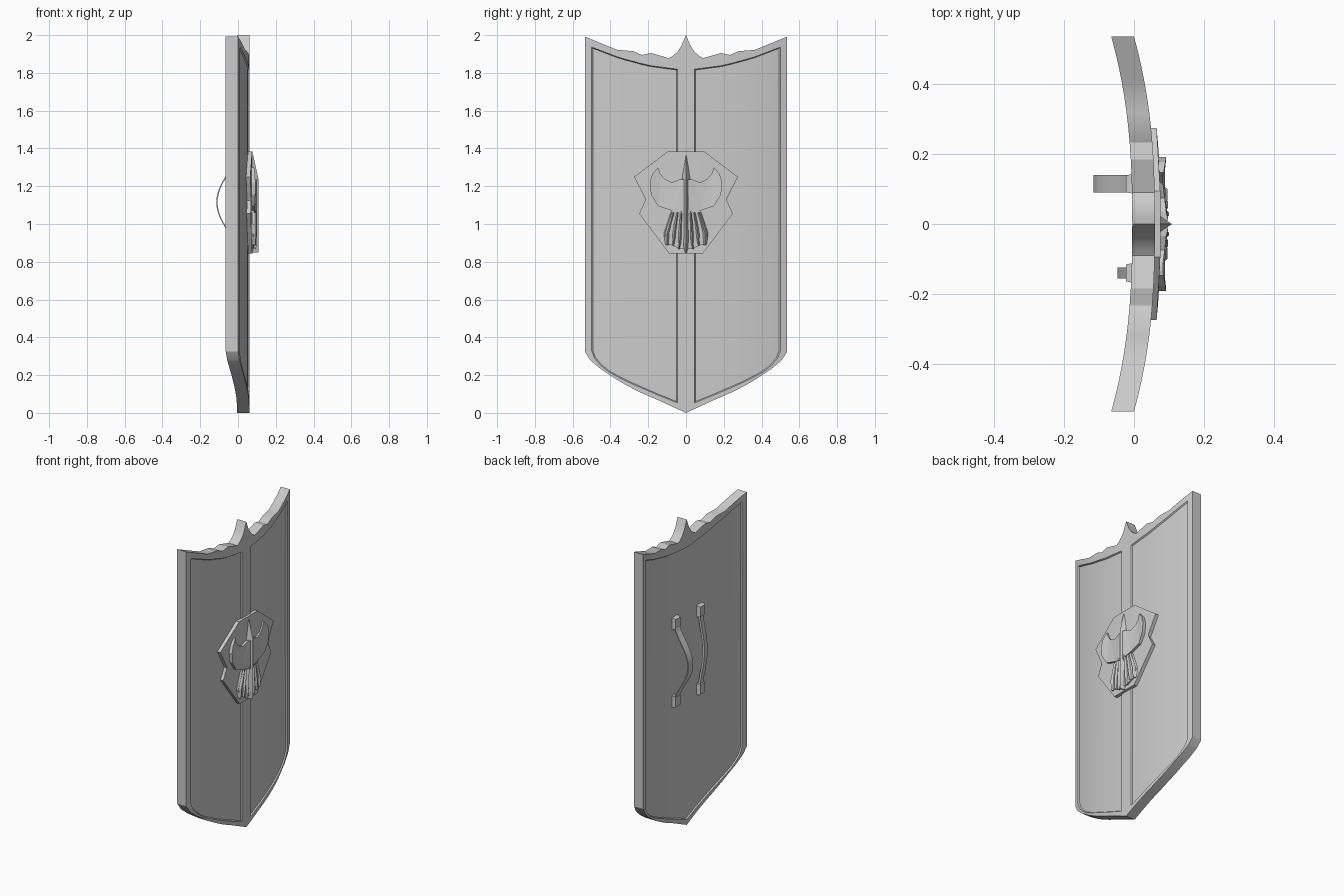
import bpy, bmesh, math

if "Cube" in bpy.data.objects:
    bpy.data.objects.remove(bpy.data.objects["Cube"])

TH = 0.065                                   # shield thickness


def bow(y):                                  # curved front surface of the shield
    return 0.06 * (1 - min(abs(y) / 0.536, 1) ** 2.5)


def lerp(pts, y):
    y = abs(y)
    for (a, p), (b, q) in zip(pts, pts[1:]):
        if y <= b:
            return p + (q - p) * (y - a) / (b - a)
    return pts[-1][1]


def finish(bm, name, smooth=None, mirror=False):
    bmesh.ops.recalc_face_normals(bm, faces=bm.faces)
    me = bpy.data.meshes.new(name)
    bm.to_mesh(me)
    bm.free()
    ob = bpy.data.objects.new(name, me)
    bpy.context.collection.objects.link(ob)
    if mirror:
        m = ob.modifiers.new("mirror", 'MIRROR')
        m.use_axis = (False, True, False)
    if smooth:
        bpy.ops.object.select_all(action='DESELECT')
        ob.select_set(True)
        bpy.context.view_layer.objects.active = ob
        bpy.ops.object.shade_smooth_by_angle(angle=math.radians(smooth))
    return ob


# Shield body: columns across y, four levels in z, recessed panels
TOP = [(0, 2.0), (.026, 1.94), (.053, 1.9), (.09, 1.878), (.185, 1.905), (.233, 1.895),
       (.28, 1.915), (.365, 1.922), (.536, 1.992)]
BOT = [(0, 0), (.148, .068), (.25, .112), (.35, .165), (.455, .235), (.508, .28), (.536, .325)]
TOP_IN = [(0, 1.818), (.05, 1.82), (.2, 1.84), (.35, 1.88), (.5, 1.937), (.536, 1.95)]
BOT_IN = [(0, .035), (.15, .095), (.3, .16), (.4, .21), (.45, .248), (.485, .29), (.5, .33), (.536, .38)]
half = [.026, .045, .07, .09, .148, .185, .233, .28, .32, .365, .41, .455, .485, .5, .508, .536]
ys = [-y for y in reversed(half)] + [0] + half


def build_shield():
    bm = bmesh.new()
    grid = []
    for y in ys:
        zs = [lerp(t, y) for t in (BOT, BOT_IN, TOP_IN, TOP)]
        grid.append([[bm.verts.new((bow(y) - o, y, z)) for z in zs] for o in (0, TH)])
    front, back = [], []
    for a, b, ya, yb in zip(grid, grid[1:], ys, ys[1:]):
        mid = abs(ya + yb) / 2
        for s, panel in ((0, front), (1, back)):
            for r in range(3):
                q = [a[s][r], b[s][r], b[s][r + 1], a[s][r + 1]]
                f = bm.faces.new(q if s == 0 else q[::-1])
                if r == 1 and mid < .5 and (s == 1 or mid > .045):
                    panel.append(f)
        for r in (0, 3):
            bm.faces.new([a[0][r], a[1][r], b[1][r], b[0][r]])
    for c in (grid[0], grid[-1]):
        for r in range(3):
            bm.faces.new([c[0][r], c[0][r + 1], c[1][r + 1], c[1][r]])
    bmesh.ops.recalc_face_normals(bm, faces=bm.faces)
    for panel in (front, back):
        bmesh.ops.inset_region(bm, faces=panel, thickness=.005, depth=-.008, use_even_offset=True)
    finish(bm, "shield_body", 25)


build_shield()


# Raised shape: half outline of (y, z, front x), extruded back to a base and mirrored
def relief(name, pts, base):
    bm = bmesh.new()
    f = [bm.verts.new((x, y, z)) for y, z, x in pts]
    b = [bm.verts.new((base(y), y, z)) for y, z, x in pts]
    faces = [bm.faces.new(f), bm.faces.new(b[::-1])]
    n = len(pts)
    for i in range(n):
        j = (i + 1) % n
        if not (pts[i][0] == 0 and pts[j][0] == 0):
            bm.faces.new([f[j], f[i], b[i], b[j]])
    bmesh.ops.triangulate(bm, faces=faces)
    finish(bm, name, mirror=True)


# Triangular ridge along points of (y, z, half width, height)
def ridge(name, path, mirror=True, base=.072):
    bm = bmesh.new()
    rows = [[bm.verts.new(c) for c in ((base, y - w, z), (h, y, z), (base, y + w, z))]
            for y, z, w, h in path]
    for a, b in zip(rows, rows[1:]):
        for i in range(3):
            j = (i + 1) % 3
            bm.faces.new([a[i], a[j], b[j], b[i]])
    bm.faces.new(rows[0])
    bm.faces.new(rows[-1][::-1])
    finish(bm, name, mirror=mirror)


# Emblem back plate
plate = [(0, 1.385), (.095, 1.385), (.275, 1.25), (.21, 1.125), (.248, 1.055), (.09, .845), (0, .845)]
relief("emblem_plate", [(y, z, bow(y) + .016) for y, z in plate], lambda y: bow(y) - .006)

# Emblem: horned brow, muzzle base, nose and teeth
flat = lambda y: .064
relief("emblem_horns", [(.148, 1.3, .085), (.178, 1.265, .09), (.192, 1.22, .092), (.185, 1.155, .092),
                        (.148, 1.095, .088), (.074, 1.07, .09), (.01, 1.05, .098), (.01, 1.235, .098),
                        (.035, 1.235, .092), (.074, 1.22, .088), (.116, 1.24, .083), (.135, 1.265, .083)], flat)
relief("emblem_muzzle", [(.01, 1.08, .088), (.074, 1.075, .086), (.09, 1.02, .084), (.114, .945, .082),
                         (.095, .895, .082), (.037, .872, .084), (.01, .87, .086)], flat)
ridge("emblem_nose", [(0, 1.365, .002, .08), (0, 1.24, .024, .108), (0, 1.05, .018, .109),
                      (0, .9, .02, .109), (0, .85, .006, .108)], mirror=False)
ridge("inner_tooth", [(.024, 1.07, .01, .1), (.032, .93, .016, .1), (.037, .868, .006, .096)])
ridge("middle_tooth", [(.045, 1.06, .012, .098), (.062, .95, .016, .098), (.068, .885, .008, .094)])
ridge("outer_tooth", [(.068, 1.06, .014, .096), (.1, .95, .018, .096), (.1, .89, .01, .092)])


# Arm strap and hand grip on the back, with mounting blocks
def strap(name, y, width, depth, thick, zc=1.11, reach=.25, n=20):
    bm = bmesh.new()
    rows = []
    x0 = bow(y) - TH - .006
    for i in range(n + 1):
        t = i / n
        x = x0 - depth * max(math.sin(math.pi * t), 0) ** 1.5
        z = zc + reach * (1 - 2 * t)
        rows.append([bm.verts.new((x + dx, y + dy, z)) for dx, dy in
                     ((0, -width / 2), (0, width / 2), (thick, width / 2), (thick, -width / 2))])
    for a, b in zip(rows, rows[1:]):
        for k in range(4):
            m = (k + 1) % 4
            bm.faces.new([a[k], a[m], b[m], b[k]])
    bm.faces.new(rows[0])
    bm.faces.new(rows[-1][::-1])
    finish(bm, name, 30)
    for tag, s in (("upper", 1), ("lower", -1)):
        bm = bmesh.new()
        bmesh.ops.create_cube(bm, size=1)
        for v in bm.verts:
            k = .8 if v.co.x < 0 else 1
            v.co = (x0 + .003 + v.co.x * .026, y + v.co.y * .06 * k, zc + s * (reach + .005) + v.co.z * .08 * k)
        finish(bm, f"{name}_{tag}_mount")


strap("arm_strap", .115, .05, .103, .007, zc=1.115)
strap("hand_grip", -.14, .032, .034, .014, zc=1.1)
